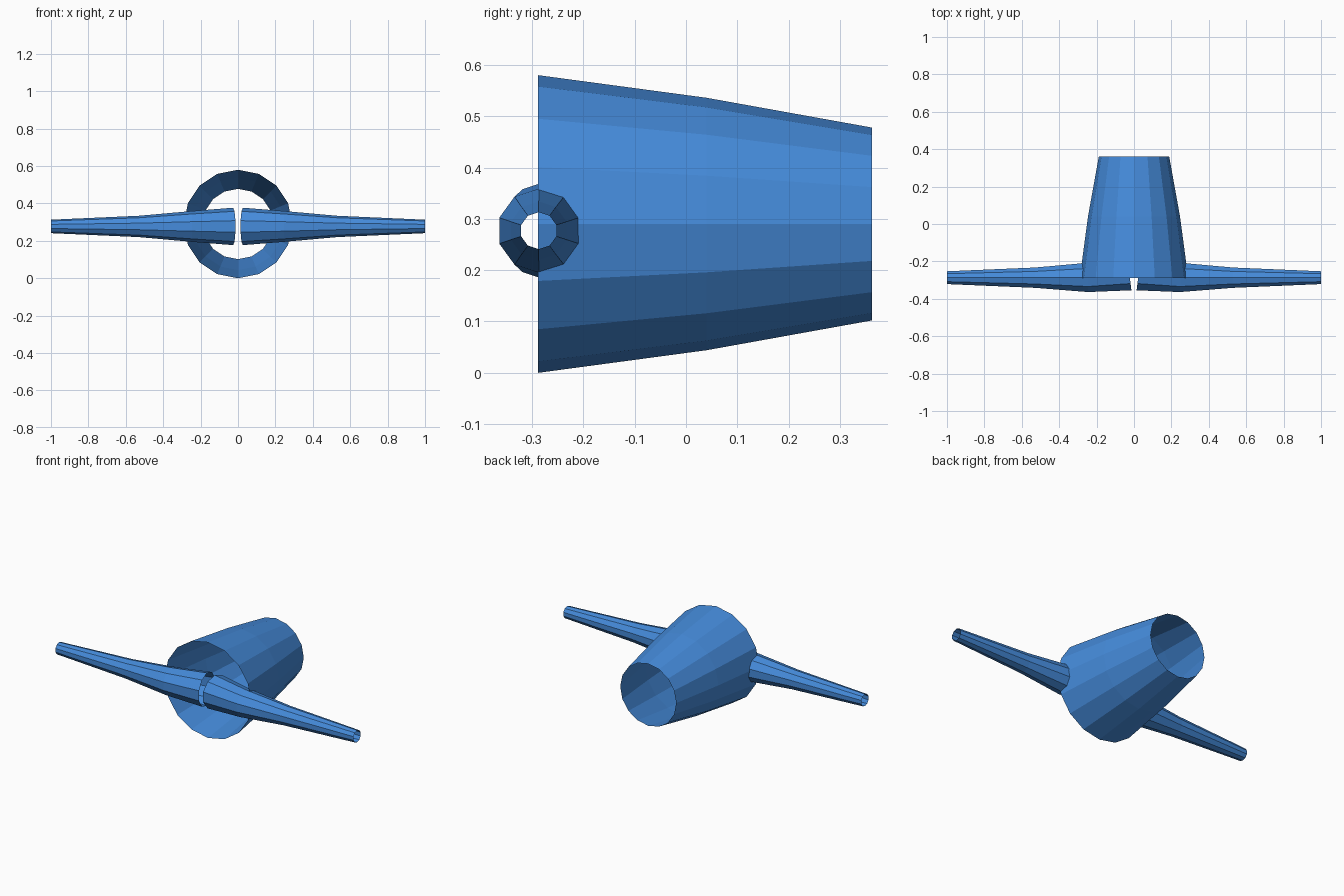
import bpy, bmesh
from math import sin, cos, pi
from mathutils import Vector

if "Cube" in bpy.data.objects:
    bpy.data.objects.remove(bpy.data.objects["Cube"])

blue = bpy.data.materials.new("blue")
blue.diffuse_color = (0.06, 0.26, 0.71, 1)
blue.use_nodes = True
blue.node_tree.nodes["Principled BSDF"].inputs["Base Color"].default_value = blue.diffuse_color


def tube(name, path, sides):
    """Open flat-shaded tube through (centre, radius, axis) rings, first vertex on top."""
    bm = bmesh.new()
    rings = []
    for centre, radius, axis in path:
        up = Vector((0, 0, 1))
        side = Vector(axis).normalized().cross(up)
        rings.append([bm.verts.new(Vector(centre) + radius * (cos(a) * up + sin(a) * side))
                      for a in (2 * pi * i / sides for i in range(sides))])
    for r0, r1 in zip(rings, rings[1:]):
        for i in range(sides):
            j = (i + 1) % sides
            bm.faces.new((r0[i], r0[j], r1[j], r1[i]))
    bmesh.ops.recalc_face_normals(bm, faces=bm.faces)
    # keep the open shell facing outward
    f = bm.faces[:][0]
    if f.normal.dot(f.calc_center_median() - (Vector(path[0][0]) + Vector(path[1][0])) / 2) < 0:
        bmesh.ops.reverse_faces(bm, faces=bm.faces)
    mesh = bpy.data.meshes.new(name)
    bm.to_mesh(mesh)
    bm.free()
    mesh.materials.append(blue)
    ob = bpy.data.objects.new(name, mesh)
    bpy.context.collection.objects.link(ob)


# Tapered main barrel, open at both ends
tube("barrel", [((0, y, 0.29), r, (0, 1, 0))
                for y, r in ((-0.288, 0.29), (0.04, 0.246), (0.362, 0.188))], 16)

# Two tapered side arms, bent slightly back where they meet in the middle
ARM = [(0.026, -0.26, 0.1, -0.13), (0.25, -0.286, 0.082, -0.06),
       (0.53, -0.287, 0.057, 0.0), (1.0, -0.287, 0.036, 0.0)]
for name, s in (("right_arm", 1), ("left_arm", -1)):
    tube(name, [((s * x, y, 0.277), r, (s, slope, 0)) for x, y, r, slope in ARM], 10)
